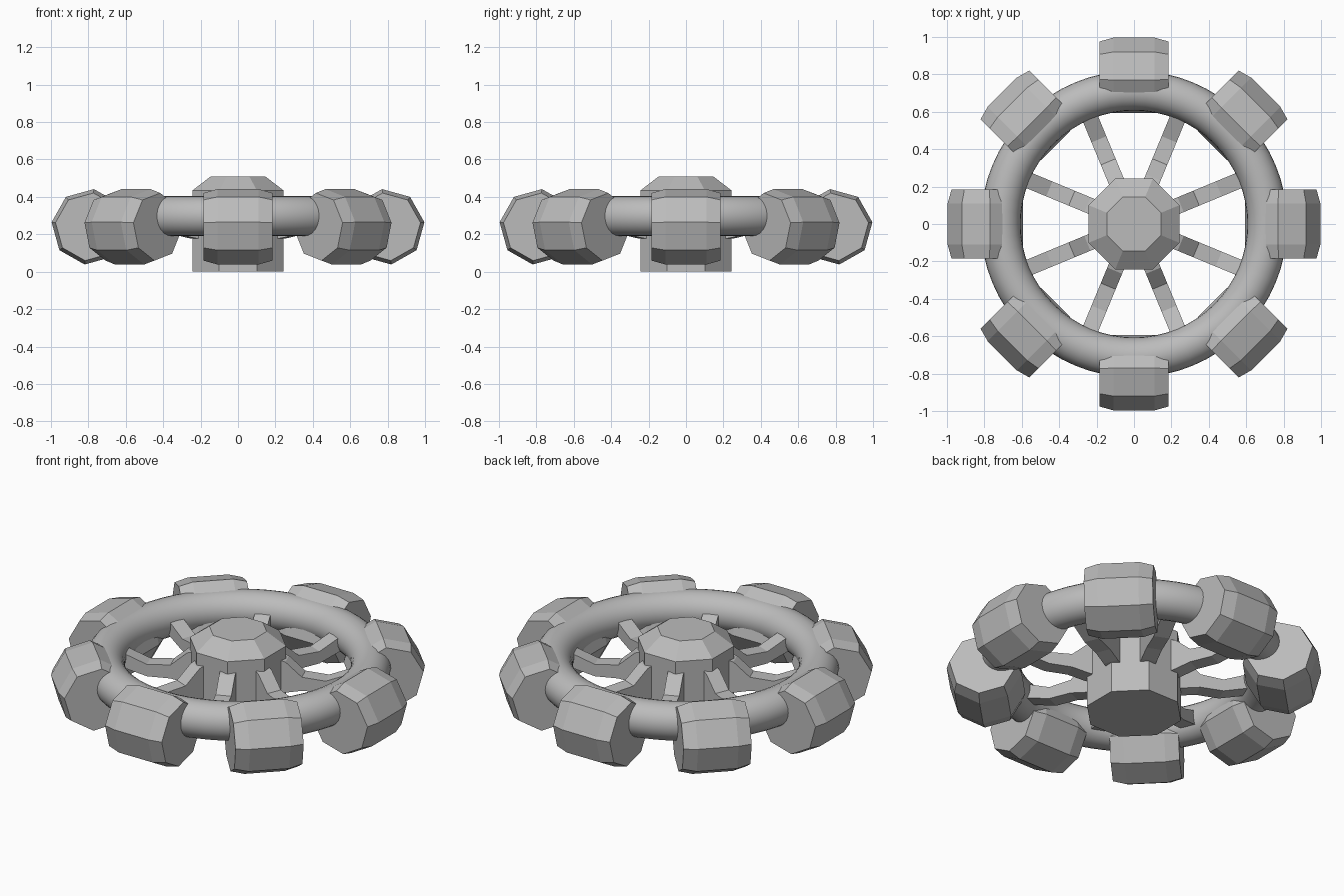
import bpy, bmesh, math
from mathutils import Matrix

if "Cube" in bpy.data.objects:
    bpy.data.objects.remove(bpy.data.objects["Cube"])

grey = bpy.data.materials.new("plain grey")
grey.diffuse_color = (0.5, 0.5, 0.5, 1)
grey.use_nodes = True
grey.node_tree.nodes["Principled BSDF"].inputs["Base Color"].default_value = grey.diffuse_color


def make(name, bm):
    bmesh.ops.recalc_face_normals(bm, faces=bm.faces)
    me = bpy.data.meshes.new(name)
    bm.to_mesh(me)
    bm.free()
    me.materials.append(grey)
    ob = bpy.data.objects.new(name, me)
    bpy.context.collection.objects.link(ob)
    return ob


def loft(bm, rings):
    """Skin a list of closed point rings and cap both ends."""
    vs = [[bm.verts.new(p) for p in r] for r in rings]
    n = len(vs[0])
    for a, b in zip(vs, vs[1:]):
        for i in range(n):
            j = (i + 1) % n
            bm.faces.new((a[i], a[j], b[j], b[i]))
    bm.faces.new(vs[0])
    bm.faces.new(vs[-1])


def octagon(cx, cz, r, y, start):
    return [(cx + r * math.cos(math.radians(start + 45 * k)), y,
             cz + r * math.sin(math.radians(start + 45 * k))) for k in range(8)]


# Round ring
bpy.ops.mesh.primitive_torus_add(major_segments=64, minor_segments=24,
                                 major_radius=0.713, minor_radius=0.107,
                                 location=(0, 0, 0.298))
ring = bpy.context.object
ring.name = "ring"
ring.data.materials.append(grey)
bpy.ops.object.shade_smooth()

# Eight barrel shaped octagonal pods around the ring
for k in range(8):
    bm = bmesh.new()
    loft(bm, [octagon(0.795, 0.24, r, y, 7)
              for y, r in ((-0.185, 0.182), (-0.11, 0.203), (0.11, 0.203), (0.185, 0.182))])
    bm.transform(Matrix.Rotation(k * math.pi / 4, 4, 'Z'))
    make(f"pod_{k + 1}", bm)

# Eight bent spokes between the pods
spoke_profile = [(0.20, 0.38, 0.17), (0.27, 0.36, 0.18), (0.36, 0.28, 0.20),
                 (0.49, 0.27, 0.20), (0.66, 0.34, 0.25)]
for k in range(8):
    bm = bmesh.new()
    w = 0.043
    loft(bm, [[(r, -w, lo), (r, w, lo), (r, w, hi), (r, -w, hi)]
              for r, hi, lo in spoke_profile])
    bm.transform(Matrix.Rotation((k + 0.5) * math.pi / 4, 4, 'Z'))
    make(f"spoke_{k + 1}", bm)

# Octagonal hub with a sloped cap
bm = bmesh.new()
grow = 1 / math.cos(math.pi / 8)
loft(bm, [[(a * grow * math.cos((k + 0.5) * math.pi / 4),
            a * grow * math.sin((k + 0.5) * math.pi / 4), z) for k in range(8)]
          for z, a in ((0, 0.243), (0.435, 0.243), (0.51, 0.145))])
make("hub", bm)
